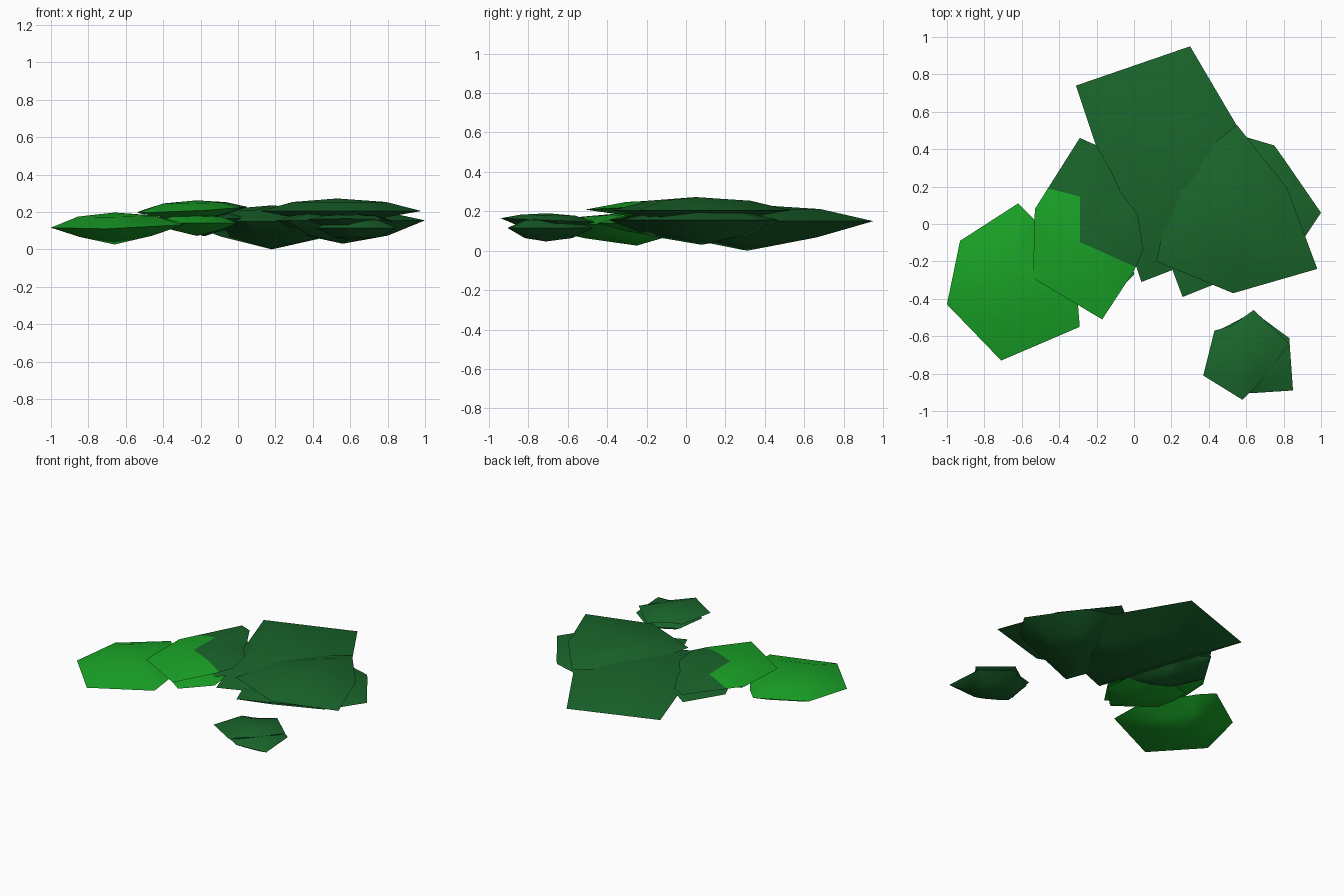
import bpy
import bmesh
import math
from mathutils import Vector

cube = bpy.data.objects.get("Cube")
if cube:
    bpy.data.objects.remove(cube, do_unlink=True)


def make_material(name, colour):
    mat = bpy.data.materials.new(name)
    mat.use_nodes = True
    mat.diffuse_color = colour
    mat.node_tree.nodes["Principled BSDF"].inputs["Base Color"].default_value = colour
    return mat


dark = make_material("dark leaf green", (0.01, 0.13, 0.024, 1))
bright = make_material("bright leaf green", (0.01, 0.37, 0.02, 1))


def dome(bm, rim, apex, inner_scale, inner_lift):
    """Close a rim with one intermediate ring and a central peak."""
    tip = bm.verts.new(apex)
    ring = []
    for v in rim:
        p = v.co.lerp(tip.co, 1 - inner_scale)
        p.z = v.co.z + (tip.co.z - v.co.z) * inner_lift
        ring.append(bm.verts.new(p))
    for i in range(len(rim)):
        j = (i + 1) % len(rim)
        bm.faces.new((rim[i], rim[j], ring[j], ring[i]))
        bm.faces.new((ring[i], ring[j], tip))


def finish(bm, name, mats):
    bmesh.ops.recalc_face_normals(bm, faces=bm.faces[:])
    mesh = bpy.data.meshes.new(name)
    bm.to_mesh(mesh)
    bm.free()
    for mat in mats:
        mesh.materials.append(mat)
    obj = bpy.data.objects.new(name, mesh)
    bpy.context.collection.objects.link(obj)
    bpy.ops.object.select_all(action="DESELECT")
    obj.select_set(True)
    bpy.context.view_layer.objects.active = obj
    bpy.ops.object.shade_smooth_by_angle(angle=math.radians(35))
    return obj


def pad_mesh(outline, centre, rim_z, top, bottom, slope=(0, 0), belly=0.55):
    """Thin lens with an angular outline and a gently tilted rim."""
    bm = bmesh.new()
    cx, cy = centre
    rim = [bm.verts.new((x, y, rim_z + (x - cx) * slope[0] + (y - cy) * slope[1]))
           for x, y in outline]
    dome(bm, rim, (cx, cy, top), 0.58, 0.72)
    dome(bm, rim, (cx, cy, bottom), 0.55, belly)
    return bm


def leaf_pad(name, mat, *shape, **options):
    return finish(pad_mesh(*shape, **options), name, [mat])


# Large pad at the back
leaf_pad("back_pad", dark,
         [(-0.31, 0.74), (0.3, 0.95), (0.73, 0.22), (0.66, -0.07), (0.04, -0.31)],
         (0.18, 0.31), 0.15, 0.235, 0.0)

# Two stacked pads on the right
leaf_pad("right_upper_pad", dark,
         [(0.55, 0.53), (0.82, 0.19), (0.98, -0.24), (0.53, -0.37),
          (0.12, -0.2), (0.2, 0.2), (0.35, 0.37)],
         (0.53, 0.05), 0.205, 0.272, 0.14)
leaf_pad("right_lower_pad", dark,
         [(0.58, 0.47), (0.75, 0.42), (0.8, 0.35), (1.0, 0.06), (0.86, -0.15),
          (0.26, -0.39), (0.2, -0.23), (0.42, 0.3)],
         (0.56, 0.08), 0.155, 0.21, 0.03, belly=0.65)

# Bright pad on the far left
leaf_pad("left_pad", bright,
         [(-0.62, 0.11), (-0.93, -0.09), (-1.0, -0.43), (-0.71, -0.73),
          (-0.29, -0.55), (-0.31, -0.3), (-0.53, 0.02)],
         (-0.66, -0.25), 0.135, 0.197, 0.026, slope=(0.03, 0.05))

# Lower pads tucked under the two-coloured one
leaf_pad("middle_lower_bright_pad", bright,
         [(-0.45, 0.0), (-0.45, -0.25), (-0.17, -0.45), (0.0, -0.27), (-0.04, 0.1)],
         (-0.22, -0.15), 0.14, 0.19, 0.072)
leaf_pad("middle_lower_dark_pad", dark,
         [(-0.29, 0.45), (-0.45, 0.19), (-0.36, -0.02), (-0.05, -0.2),
          (0.06, -0.1), (-0.08, 0.3)],
         (-0.18, 0.1), 0.165, 0.2, 0.07)

# Two-coloured pad: cut along the colour border, then colour by region
bm = pad_mesh([(-0.29, 0.46), (-0.53, 0.08), (-0.54, -0.29), (-0.17, -0.51),
               (0.0, -0.25), (0.05, -0.14), (0.02, 0.05), (-0.07, 0.17),
               (-0.12, 0.28), (-0.2, 0.42)],
              (-0.22, -0.02), 0.216, 0.262, 0.15, slope=(0.05, 0.02))
borders = [(Vector((-0.3, 0.15, 0)), Vector((0.25, 1, 0))),
           (Vector((-0.29, 0, 0)), Vector((1, 0, 0))),
           (Vector((-0.28, -0.1, 0)), Vector((0.45, 1, 0)))]
for point, normal in borders:
    bmesh.ops.bisect_plane(bm, geom=bm.verts[:] + bm.edges[:] + bm.faces[:],
                           plane_co=point, plane_no=normal)
for face in bm.faces:
    c = face.calc_center_median()
    back, right, front = [(c - point).dot(normal) > 0 for point, normal in borders]
    face.material_index = 0 if back or (right and front) else 1
finish(bm, "middle_upper_pad", [dark, bright])

# Small detached clump at the front
leaf_pad("front_upper_pad", dark,
         [(0.43, -0.57), (0.52, -0.545), (0.64, -0.46), (0.83, -0.64),
          (0.7, -0.82), (0.58, -0.94), (0.37, -0.81)],
         (0.61, -0.7), 0.155, 0.19, 0.1, slope=(0, -0.04), belly=0.7)
leaf_pad("front_lower_pad", dark,
         [(0.45, -0.57), (0.64, -0.47), (0.83, -0.61), (0.85, -0.89),
          (0.62, -0.905), (0.42, -0.79)],
         (0.62, -0.71), 0.115, 0.17, 0.047, belly=0.75)
